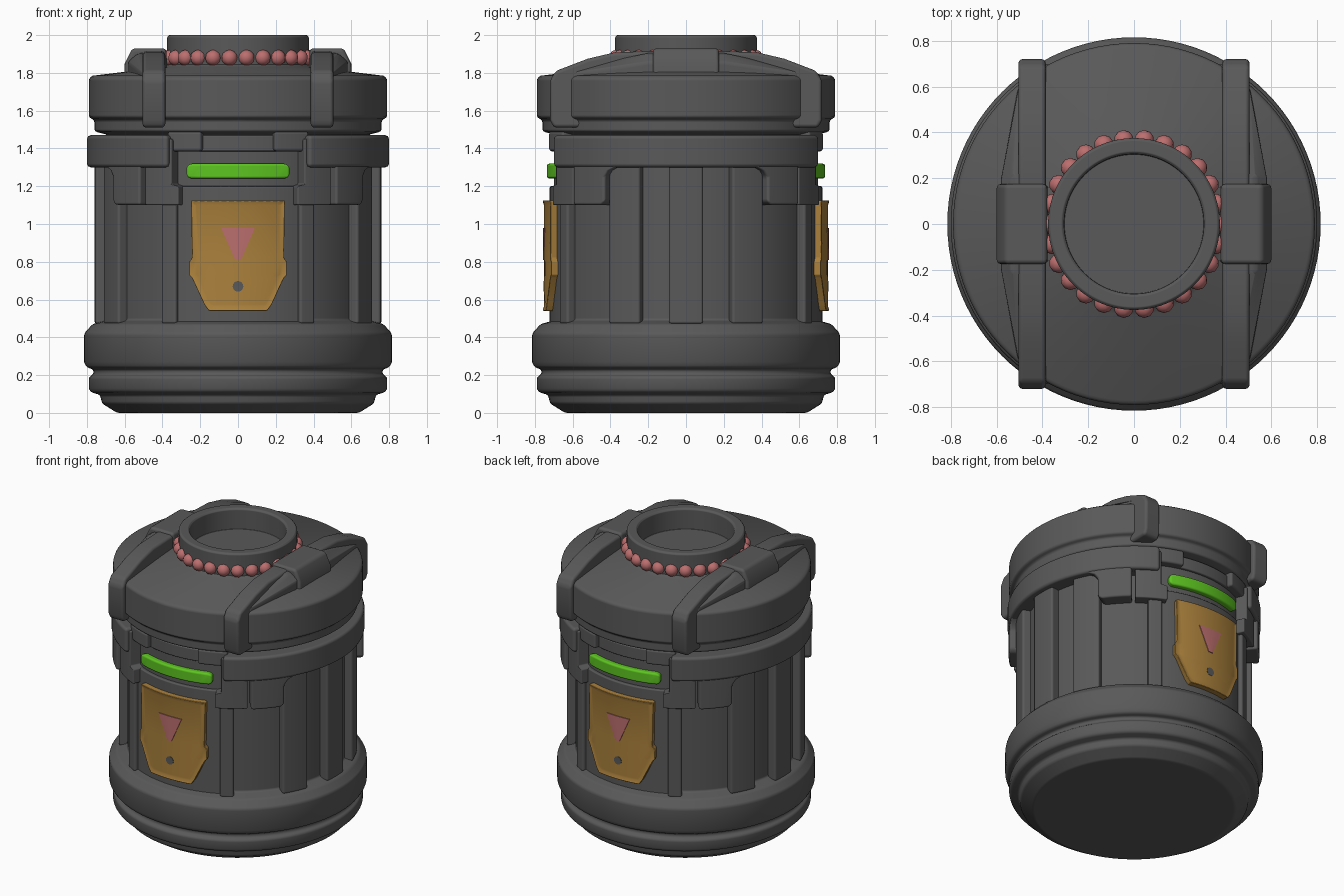
import bpy, bmesh, math

if "Cube" in bpy.data.objects:
    bpy.data.objects.remove(bpy.data.objects["Cube"])


def material(name, rgb):
    m = bpy.data.materials.new(name)
    m.diffuse_color = (*rgb, 1)
    m.use_nodes = True
    m.node_tree.nodes["Principled BSDF"].inputs["Base Color"].default_value = m.diffuse_color
    return m


GREY = material("dark_grey", (0.10, 0.10, 0.10))
GOLD = material("ochre", (0.41, 0.22, 0.045))
GREEN = material("bright_green", (0.11, 0.56, 0.015))
PINK = material("dusty_pink", (0.50, 0.155, 0.155))


def finish(bm, name, mat, bevel=0.0, segments=2, angle=35):
    bmesh.ops.recalc_face_normals(bm, faces=bm.faces)
    for f in bm.faces:
        f.smooth = True
    me = bpy.data.meshes.new(name)
    bm.to_mesh(me)
    bm.free()
    me.materials.append(mat)
    me.set_sharp_from_angle(angle=math.radians(angle))
    ob = bpy.data.objects.new(name, me)
    bpy.context.collection.objects.link(ob)
    if bevel:
        b = ob.modifiers.new("soft_edges", "BEVEL")
        b.width, b.segments = bevel, segments
        b.limit_method, b.angle_limit = "ANGLE", math.radians(30)
        b.harden_normals = True
    return ob


def lathe(name, profile, mat, bevel=0.012, n=96):
    bm = bmesh.new()
    rings = []
    for r, z in profile:
        rings.append([bm.verts.new((r * math.sin(2 * math.pi * i / n),
                                    -r * math.cos(2 * math.pi * i / n), z)) for i in range(n)])
    for a, b in zip(rings, rings[1:]):
        for i in range(n):
            bm.faces.new((a[i], a[(i + 1) % n], b[(i + 1) % n], b[i]))
    bm.faces.new(rings[0])
    bm.faces.new(rings[-1])
    return finish(bm, name, mat, bevel)


def wrap(name, rows, r0, r1, mat=GREY, bevel=0.015, turn=0, inset=0):
    """Curved plate around the axis; rows are (z, start, end) in degrees from the front."""
    bm = bmesh.new()
    n = max(1, round(max(abs(b - a) for _, a, b in rows) / 3))
    grid = []
    for r in (r0, r1):
        layer = []
        for z, a, b in rows:
            row = []
            for i in range(n + 1):
                t = math.radians(turn + a + (b - a) * i / n)
                row.append(bm.verts.new((r * math.sin(t), -r * math.cos(t), z)))
            layer.append(row)
        grid.append(layer)
    front = []
    m = len(rows) - 1
    for k in (0, 1):
        g = grid[k]
        for j in range(m):
            for i in range(n):
                f = bm.faces.new((g[j][i], g[j][i + 1], g[j + 1][i + 1], g[j + 1][i]))
                if k:
                    front.append(f)
    p, q = grid
    for i in range(n):
        for j in (0, m):
            bm.faces.new((p[j][i], p[j][i + 1], q[j][i + 1], q[j][i]))
    for j in range(m):
        for i in (0, n):
            bm.faces.new((p[j][i], p[j + 1][i], q[j + 1][i], q[j][i]))
    bmesh.ops.recalc_face_normals(bm, faces=bm.faces)
    if inset:
        bmesh.ops.inset_region(bm, faces=front, thickness=inset, depth=-0.008)
    return finish(bm, name, mat, bevel)


def widths(rows, r):
    """Turn (z, half width) rows into symmetric angle rows."""
    return [(z, -math.degrees(math.asin(w / r)), math.degrees(math.asin(w / r))) for z, w in rows]


def hull(name, pts, bevel=0.02):
    bm = bmesh.new()
    for p in pts:
        bm.verts.new(p)
    bmesh.ops.convex_hull(bm, input=bm.verts)
    bmesh.ops.dissolve_limit(bm, angle_limit=0.02, verts=bm.verts, edges=bm.edges)
    return finish(bm, name, GREY, bevel, 3)


# Turned body, lid and neck
lathe("body", [(0.64, 0), (0.72, 0.05), (0.73, 0.095), (0.78, 0.11), (0.79, 0.13), (0.79, 0.19),
               (0.765, 0.205), (0.765, 0.23), (0.80, 0.24), (0.815, 0.27), (0.815, 0.42),
               (0.77, 0.47), (0.70, 0.49), (0.70, 1.50)], GREY)
lathe("lid", [(0.68, 1.47), (0.76, 1.49), (0.76, 1.55), (0.79, 1.565), (0.79, 1.77),
              (0.77, 1.785), (0.40, 1.83), (0.37, 1.85)], GREY)
lathe("neck", [(0.375, 1.76), (0.375, 1.99), (0.365, 2.0), (0.315, 2.0), (0.305, 1.99),
               (0.305, 1.855)], GREY, 0.004)

# Bead ring around the neck
bm = bmesh.new()
for i in range(26):
    t = 2 * math.pi * (i + 0.5) / 26
    made = bmesh.ops.create_icosphere(bm, subdivisions=2, radius=0.043)
    bmesh.ops.translate(bm, verts=made["verts"],
                        vec=(0.37 * math.sin(t), -0.37 * math.cos(t), 1.88))
finish(bm, "bead_ring", PINK, angle=80)

# Straps over the lid with side wings and a raised middle block
for s in (1, -1):
    side = "right" if s > 0 else "left"
    path = [(0.70, 1.51), (0.72, 1.55), (0.72, 1.76), (0.69, 1.81), (0.52, 1.875),
            (0.38, 1.908), (0.2, 1.915)]
    hull(side + "_strap", [(s * x, d * y, z) for x in (0.385, 0.505) for d in (1, -1)
                           for y, z in path])
    hull(side + "_strap_wing", [(s * x, d * y, z) for d in (1, -1) for x, y, z in
         ((0.45, 0.6, 1.7), (0.505, 0.6, 1.7), (0.58, 0.2, 1.7), (0.45, 0.2, 1.7),
          (0.505, 0.6, 1.80), (0.58, 0.2, 1.86), (0.53, 0.2, 1.905), (0.45, 0.2, 1.905),
          (0.45, 0.6, 1.82))])
    hull(side + "_strap_block", [(s * x, d * 0.175, z) for d in (1, -1) for x, z in
         ((0.37, 1.74), (0.60, 1.74), (0.60, 1.85), (0.56, 1.93), (0.38, 1.93))])
    # Side band and the widest rib below it
    wrap(side + "_band", [(1.30, -62, 62), (1.47, -62, 62)], 0.68, 0.80, turn=s * 90, bevel=0.02)
    wrap(side + "_middle_rib", [(0.47, -7, 7), (1.35, -7, 7)], 0.68, 0.76, turn=s * 90)

for turn, end in ((0, "front"), (180, "back")):
    # Legs, clips and ribs, mirrored about the centre of each face
    for s in (1, -1):
        tag = end + ("_right_" if s > 0 else "_left_")

        def pair(name, rows, r, bevel=0.015):
            wrap(tag + name, [(z, s * a, s * b) for z, a, b in rows], 0.68, r,
                 bevel=bevel, turn=turn)

        pair("leg", [(1.10, 41, 55), (1.12, 41, 57), (1.25, 41, 57), (1.285, 41, 59),
                     (1.31, 41, 63), (1.465, 41, 63)], 0.793)
        pair("clip", [(1.10, 24, 39.5), (1.20, 24, 39.5), (1.21, 27, 39.5), (1.45, 27, 39.5)], 0.775)
        pair("display_bracket", [(1.385, 15, 30), (1.49, 15, 30)], 0.755)
        pair("narrow_rib", [(0.47, 26, 33), (1.2, 26, 33)], 0.75)
        pair("wide_rib", [(0.47, 57, 71), (1.35, 57, 71)], 0.755)
    # Display panel and green light bar
    wrap(end + "_panel", [(0.47, -27, 27), (1.20, -27, 27)], 0.68, 0.722, turn=turn, bevel=0.008)
    wrap(end + "_display_header", [(1.385, -17, 17), (1.47, -17, 17)], 0.68, 0.718, turn=turn,
         bevel=0.008)
    wrap(end + "_light_bar", widths([(1.24, 0.255), (1.255, 0.277), (1.305, 0.277), (1.32, 0.255)],
                                    0.735), 0.69, 0.737, GREEN, 0.014, turn)
    # Shield plate with triangle and round hole mark
    wrap(end + "_shield", widths([(0.54, 0.155), (0.575, 0.18), (0.715, 0.245), (0.73, 0.26),
                                  (0.80, 0.26), (0.82, 0.245), (1.125, 0.25)], 0.76),
         0.70, 0.76, GOLD, 0.006, turn, 0.025)
    wrap(end + "_triangle", widths([(0.81, 0.016), (0.98, 0.09)], 0.76), 0.750, 0.757, PINK, 0, turn)
    disc = [(0.67 + 0.028 * math.sin(t), 0.028 * math.cos(t) + 0.0005)
            for t in [math.pi * (k / 8 - 0.5) for k in range(9)]]
    wrap(end + "_hole_mark", widths(disc, 0.76), 0.750, 0.754, GREY, 0, turn)
